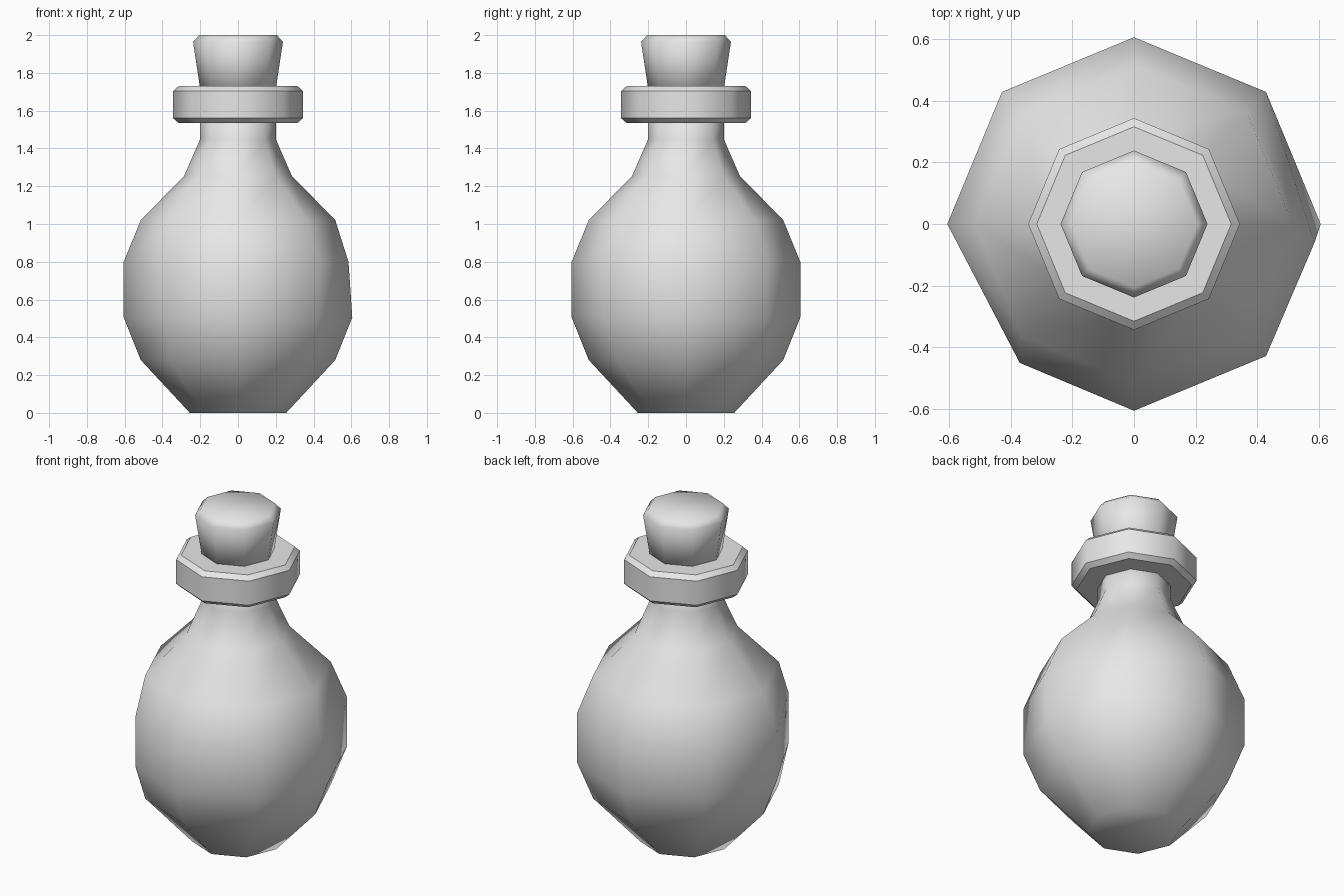
import bpy, bmesh
from math import cos, sin, pi

SIDES = 8

if "Cube" in bpy.data.objects:
    bpy.data.objects.remove(bpy.data.objects["Cube"], do_unlink=True)

grey = bpy.data.materials.new("plain_grey")
grey.use_nodes = True
grey.diffuse_color = (0.8, 0.8, 0.8, 1)
grey.node_tree.nodes["Principled BSDF"].inputs["Base Color"].default_value = (0.8, 0.8, 0.8, 1)


def lathe(name, profile, nudges=(), sharp_bands=False):
    """Turn (radius, height) pairs into a capped octagonal solid."""
    bm = bmesh.new()
    rings = [[bm.verts.new((r * cos(2 * pi * i / SIDES), r * sin(2 * pi * i / SIDES), z))
              for i in range(SIDES)] for r, z in profile]
    for low, high in zip(rings, rings[1:]):
        for i in range(SIDES):
            j = (i + 1) % SIDES
            bm.faces.new((low[i], low[j], high[j], high[i]))
    bm.faces.new(rings[0][::-1])
    bm.faces.new(rings[-1])
    # Small hand-made irregularities
    for ring, corner, x, y in nudges:
        rings[ring][corner].co.x = x
        rings[ring][corner].co.y = y
    for face in bm.faces:
        face.smooth = True
    if sharp_bands:
        for edge in bm.edges:
            a, b = edge.verts
            edge.smooth = abs(a.co.z - b.co.z) > 0.001
    mesh = bpy.data.meshes.new(name)
    bm.to_mesh(mesh)
    bm.free()
    mesh.materials.append(grey)
    obj = bpy.data.objects.new(name, mesh)
    bpy.context.collection.objects.link(obj)
    return obj


# Round flask body with a narrow neck
lathe("flask_body",
      [(0.255, 0), (0.515, 0.28), (0.605, 0.505), (0.605, 0.8),
       (0.515, 1.02), (0.285, 1.255), (0.2, 1.45), (0.2, 1.6)],
      nudges=[(3, 0, 0.585, -0.06), (2, 5, -0.37, -0.45), (3, 5, -0.37, -0.45)])

# Chamfered collar around the neck
lathe("neck_collar",
      [(0.315, 1.535), (0.343, 1.56), (0.343, 1.705), (0.315, 1.73)],
      sharp_bands=True)

# Tapered stopper
lathe("stopper", [(0.195, 1.68), (0.238, 1.965), (0.205, 2.0)])
